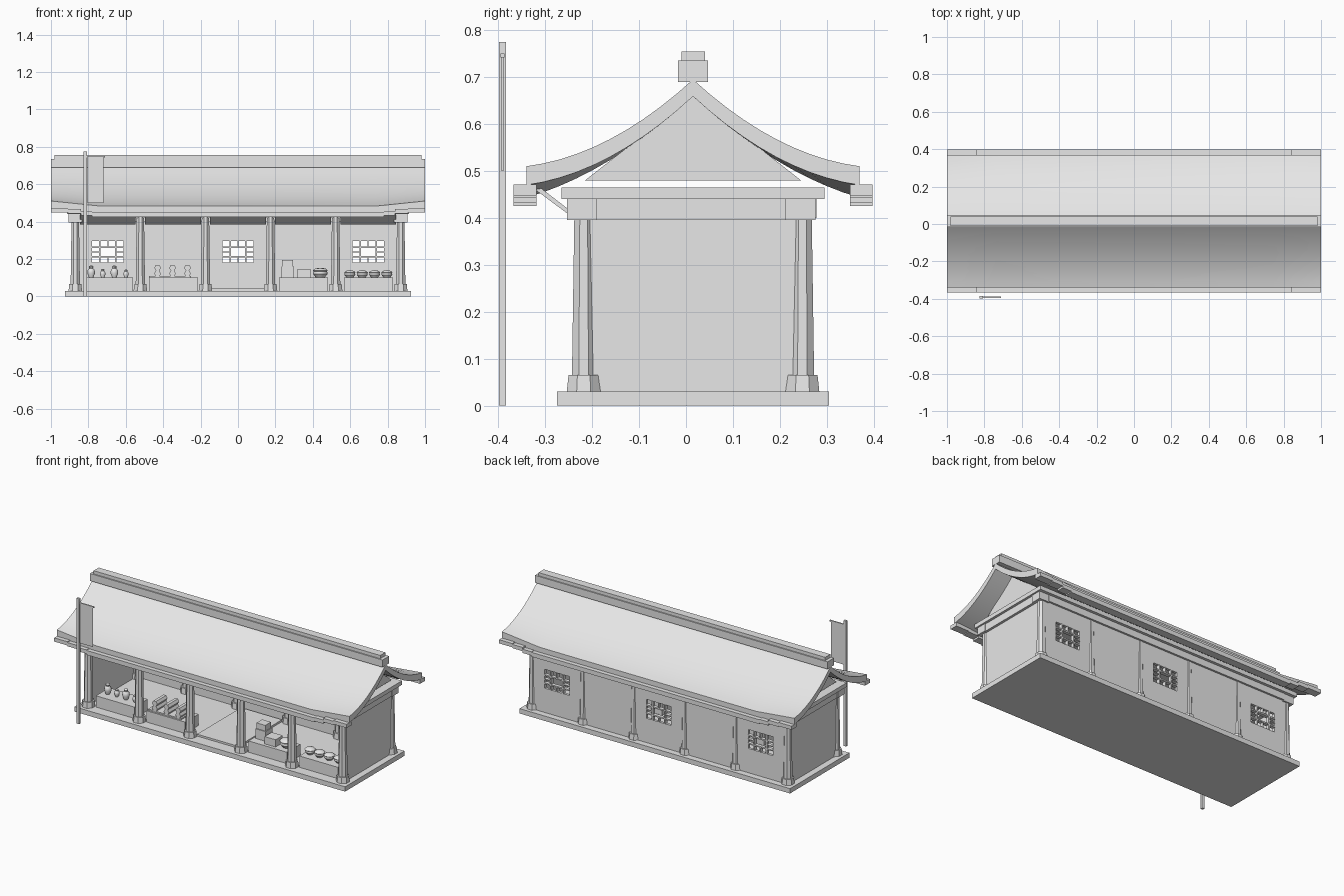
import bpy, bmesh, math
from mathutils import Matrix, Vector

old = bpy.data.objects.get("Cube")
if old:
    bpy.data.objects.remove(old)

mat = bpy.data.materials.new("pale_grey")
mat.use_nodes = True
grey = (0.8, 0.8, 0.8, 1)
mat.diffuse_color = grey
mat.node_tree.nodes["Principled BSDF"].inputs["Base Color"].default_value = grey

MID = 0.015                    # depth centre of the building
COLS = [-0.87 + 0.348 * i for i in range(6)]
FRONT, BACK = MID - 0.233, MID + 0.233


def finish(name, bm, smooth=False):
    bmesh.ops.recalc_face_normals(bm, faces=bm.faces)
    me = bpy.data.meshes.new(name)
    bm.to_mesh(me)
    bm.free()
    me.materials.append(mat)
    ob = bpy.data.objects.new(name, me)
    bpy.context.collection.objects.link(ob)
    if smooth:
        bpy.ops.object.select_all(action='DESELECT')
        ob.select_set(True)
        bpy.context.view_layer.objects.active = ob
        bpy.ops.object.shade_smooth_by_angle(angle=math.radians(35))
    return ob


def boxes(name, *spans):
    """Each span is ((x0, x1), (y0, y1), (z0, z1))."""
    bm = bmesh.new()
    for span in spans:
        lo, hi = Vector([s[0] for s in span]), Vector([s[1] for s in span])
        size = Matrix.Diagonal((hi - lo).to_4d())
        bmesh.ops.create_cube(bm, size=1, matrix=Matrix.Translation((lo + hi) / 2) @ size)
    return finish(name, bm)


def loft(name, sections, smooth=False):
    """Skin closed sections, each a list of points, and cap the ends."""
    bm = bmesh.new()
    rings = [[bm.verts.new(p) for p in s] for s in sections]
    n = len(rings[0])
    for a, b in zip(rings, rings[1:]):
        for i in range(n):
            j = (i + 1) % n
            bm.faces.new((a[i], a[j], b[j], b[i]))
    bm.faces.new(rings[0])
    bm.faces.new(rings[-1])
    return finish(name, bm, smooth)


def turned(name, x, y, z, profile, sides=8, smooth=False):
    """Stack of rings from (radius, height) pairs."""
    rings = []
    for r, h in profile:
        angles = [(k + 0.5) * math.tau / sides for k in range(sides)]
        rings.append([(x + r * math.cos(a), y + r * math.sin(a), z + h) for a in angles])
    return loft(name, rings, smooth)


def prism(name, x0, x1, outline):
    return loft(name, [[(x, y, z) for y, z in outline] for x in (x0, x1)])


# Platform
boxes("platform", ((-0.925, 0.925), (MID - 0.29, MID + 0.29), (0, 0.03)))

# Columns on flared footings
for x in COLS:
    for y in (FRONT, BACK):
        turned("column", x, y, 0.03, [(0.027, 0), (0.027, 0.035), (0.021, 0.41)])
        turned("column_footing", x, y, 0.03, [(0.039, 0), (0.035, 0.035)])

# Side walls
for s in (-1, 1):
    boxes("side_wall", (sorted((s * 0.87, s * 0.885)), (FRONT, BACK), (0.03, 0.44)))

# Back wall with three lattice windows
WALL = (0.25, 0.266)
SILL, HEAD = 0.18, 0.297
windows = [(x - 0.084, x + 0.084) for x in (-0.696, 0, 0.696)]
edges = [-0.87] + [e for w in windows for e in w] + [0.87]
piers = [((a, b), WALL, (SILL, HEAD)) for a, b in zip(edges[::2], edges[1::2])]
boxes("back_wall", ((-0.87, 0.87), WALL, (0.03, SILL)),
      ((-0.87, 0.87), WALL, (HEAD, 0.44)), *piers)
for a, b in windows:
    mid = (a + b) / 2
    BAR = (0.248, 0.27)
    bars = [((mid + o - 0.004, mid + o + 0.004), BAR, (SILL, HEAD)) for o in (-0.042, 0.042)]
    bars += [((a, b), BAR, (z - 0.004, z + 0.004)) for z in (0.212, 0.262)]
    bars += [((mid - 0.003, mid + 0.003), BAR, span) for span in ((SILL, 0.212), (0.262, HEAD))]
    bars += [(span, BAR, (0.234, 0.24)) for span in ((a, mid - 0.042), (mid + 0.042, b))]
    boxes("window_lattice", *bars)

# Beams, corner blocks and top plate
for s in (-1, 1):
    boxes("end_beam", (sorted((s * 0.845, s * 0.9)), (FRONT, BACK), (0.395, 0.44)))
    for y in (FRONT, BACK):
        boxes("corner_block", (sorted((s * 0.835, s * 0.905)), (y - 0.036, y + 0.028), (0.395, 0.44)))
boxes("back_beam", ((-0.84, 0.84), (BACK - 0.02, BACK + 0.03), (0.4, 0.44)))
boxes("front_beam", ((-0.84, 0.84), (FRONT - 0.015, FRONT + 0.02), (0.42, 0.44)))
boxes("top_plate", ((-0.915, 0.915), (MID - 0.28, MID + 0.28), (0.44, 0.465)))

# Sloping awning boards between the front columns
for a, b in zip(COLS, COLS[1:]):
    prism("awning_board", a + 0.025, b - 0.025,
          [(-0.325, 0.463), (-0.22, 0.385), (-0.22, 0.395), (-0.315, 0.468)])

# Gable prism under the roof
prism("gable", -0.88, 0.88, [(MID - 0.23, 0.48), (MID + 0.23, 0.48), (MID, 0.66)])


# Curved roof, its eaves lifting towards both ends
def roof_section(x):
    lift = 0.027 * (max(0, abs(x) - 0.74) / 0.26 - 1)
    top, under = [], []
    for i in range(-10, 11):
        u = abs(i) / 10
        z = 0.695 - 0.325 * u + 0.14 * u * u + lift * u * u
        y = MID + 0.355 * i / 10
        top.append((x, y, z))
        under.append((x, y, z - 0.036 - 0.004 * u))
    return top + under[::-1]


loft("roof", [roof_section(x) for x in (-1, -0.74, 0.74, 1)], smooth=True)

# Stepped eave beams
for s in (-1, 1):
    y = MID + s * 0.358
    depth = (y - 0.024, y + 0.024)
    boxes("eave_beam", ((-0.78, 0.78), depth, (0.425, 0.452)))
    for t in (-1, 1):
        for x0, x1, z in ((0.78, 0.84, 0.432), (0.84, 0.91, 0.443), (0.91, 1, 0.448)):
            boxes("eave_step", (sorted((t * x0, t * x1)), depth, (z, z + 0.023)))

# Ridge
boxes("ridge", ((-1, 1), (MID - 0.032, MID + 0.032), (0.69, 0.735)))
boxes("ridge_cap", ((-0.98, 0.98), (MID - 0.025, MID + 0.025), (0.735, 0.755)))

# Banner on a pole
boxes("banner_pole", ((-0.825, -0.808), (-0.398, -0.384), (0, 0.775)))
boxes("banner_arm", ((-0.808, -0.71), (-0.395, -0.387), (0.742, 0.75)))
boxes("banner", ((-0.804, -0.718), (-0.393, -0.389), (0.5, 0.742)))

# Shop counters, with a low step in the middle bay
TOP = 0.1
for i in (0, 1, 3, 4):
    boxes("counter", ((COLS[i] + 0.045, COLS[i + 1] - 0.04), (-0.21, -0.08), (0.03, TOP)))
boxes("door_step", ((-0.14, 0.14), (-0.2, 0.23), (0.03, 0.042)))

# Jars, alternating large and small
for i, size in enumerate((1, 0.72, 1, 0.68)):
    jar = [(0.012, 0), (0.022, 0.025), (0.019, 0.042), (0.011, 0.05), (0.013, 0.06), (0.004, 0.066)]
    turned("jar", -0.785 + 0.062 * i, -0.15, TOP, [(r * size, h * size) for r, h in jar], 10, True)

# Stacked cloth rolls on a tray
boxes("roll_tray", ((-0.475, -0.25), (-0.2, -0.1), (TOP, 0.108)))
for x in (-0.43, -0.35, -0.27):
    for z in (0.122, 0.153):
        hexagon = [(x + 0.018 * math.cos(k * math.pi / 3), z + 0.018 * math.sin(k * math.pi / 3))
                   for k in range(6)]
        loft("cloth_roll", [[(px, y, pz) for px, pz in hexagon] for y in (-0.2, -0.1)])

# Boxes and a pot
boxes("large_box", ((0.232, 0.3), (-0.16, -0.09), (TOP, 0.16)))
boxes("top_box", ((0.235, 0.295), (-0.155, -0.1), (0.16, 0.195)))
boxes("low_box", ((0.315, 0.39), (-0.19, -0.12), (TOP, 0.145)))
pot = [(0.024, 0), (0.04, 0.02), (0.038, 0.034), (0.042, 0.038), (0.03, 0.048), (0.008, 0.053)]
turned("pot", 0.44, -0.15, TOP, pot, 12, True)

# Row of lidded bowls
for i in range(4):
    turned("bowl", 0.598 + 0.066 * i, -0.15, TOP, [(r * 0.75, h * 0.75) for r, h in pot], 12, True)
